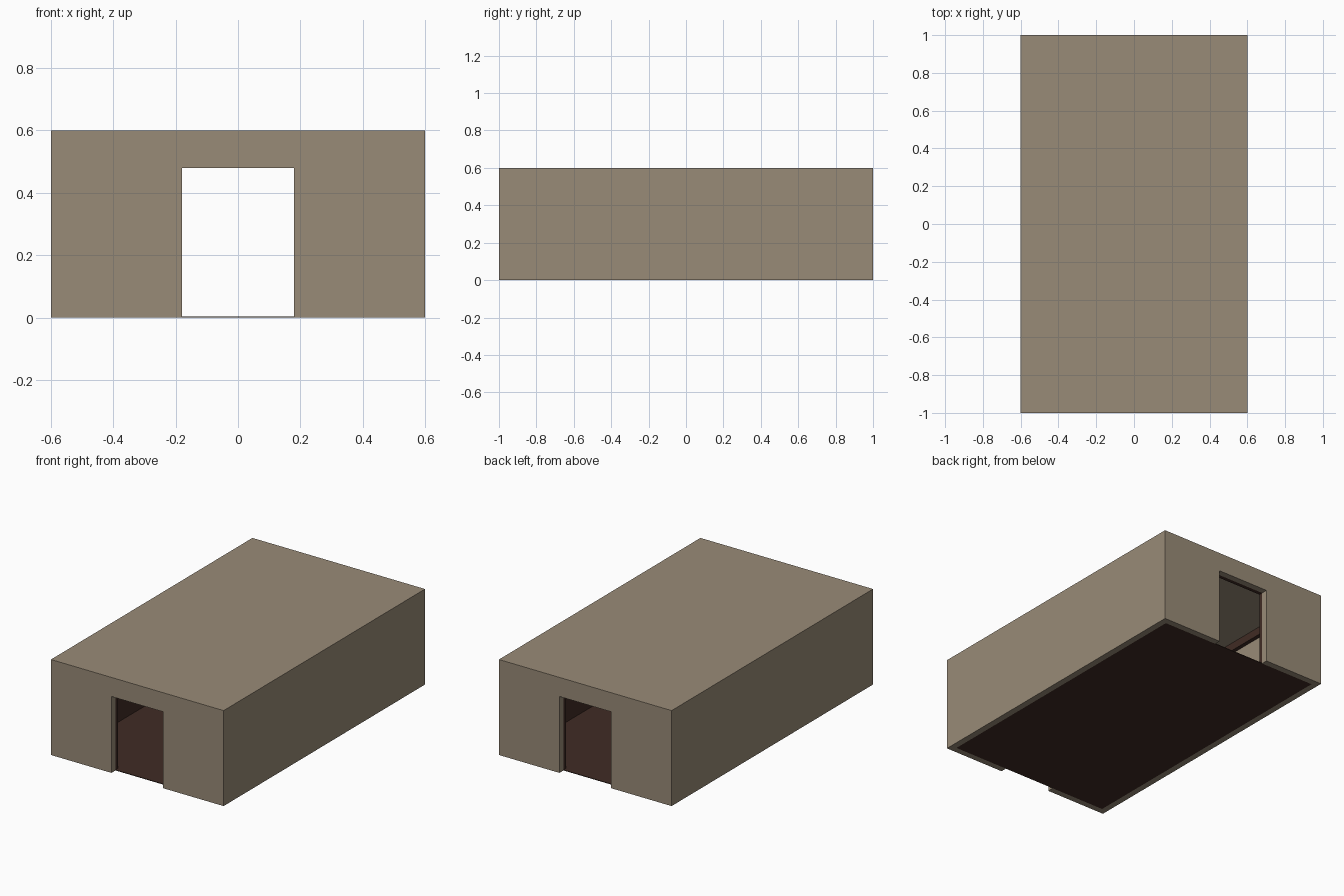
import bpy, bmesh

if "Cube" in bpy.data.objects:
    bpy.data.objects.remove(bpy.data.objects["Cube"])


def material(name, rgb):
    m = bpy.data.materials.new(name)
    m.diffuse_color = (*rgb, 1.0)
    m.use_nodes = True
    m.node_tree.nodes["Principled BSDF"].inputs["Base Color"].default_value = m.diffuse_color
    return m


TAN = material("tan_plaster", (0.318, 0.258, 0.185))
BROWN = material("dark_brown_wood", (0.051, 0.025, 0.018))


def box(name, x, y, z, mat=None):
    """Box from (min, max) ranges on each axis."""
    bm = bmesh.new()
    bmesh.ops.create_cube(bm, size=1)
    for v in bm.verts:
        for i, (lo, hi) in enumerate((x, y, z)):
            v.co[i] = hi if v.co[i] > 0 else lo
    me = bpy.data.meshes.new(name)
    bm.to_mesh(me)
    bm.free()
    ob = bpy.data.objects.new(name, me)
    bpy.context.collection.objects.link(ob)
    if mat:
        me.materials.append(mat)
    return ob


def cut(ob, cutter):
    mod = ob.modifiers.new("cut", 'BOOLEAN')
    mod.operation = 'DIFFERENCE'
    mod.solver = 'EXACT'
    mod.object = cutter
    bpy.context.view_layer.objects.active = ob
    bpy.ops.object.modifier_apply(modifier=mod.name)


# helper shapes: room cavity and the passage through both end walls
cavity = box("cavity_cutter", (-0.56, 0.56), (-0.96, 0.96), (-0.2, 0.58))
passage = box("passage_cutter", (-0.18, 0.18), (-1.2, 1.2), (-0.2, 0.48))

# outer walls and roof
shell = box("walls_and_roof", (-0.6, 0.6), (-1, 1), (0, 0.6), TAN)
cut(shell, cavity)
cut(shell, passage)

# floor
box("floor", (-0.56, 0.56), (-0.96, 0.96), (0, 0.004), BROWN)

# wooden lining on the end walls, open at the doorways
for side, s in (("front", -1), ("back", 1)):
    ys = sorted((s * 0.935, s * 0.96))
    lining = box(side + "_lining", (-0.56, 0.56), ys, (0.004, 0.58), BROWN)
    cut(lining, passage)

# wooden lining boards along the long walls
for side, s in (("left", -1), ("right", 1)):
    xs = sorted((s * 0.535, s * 0.56))
    box(side + "_lower_boards", xs, (-0.935, 0.935), (0.004, 0.25), BROWN)
    box(side + "_top_beam", xs, (-0.935, 0.935), (0.53, 0.58), BROWN)

for helper in (cavity, passage):
    bpy.data.objects.remove(helper, do_unlink=True)
